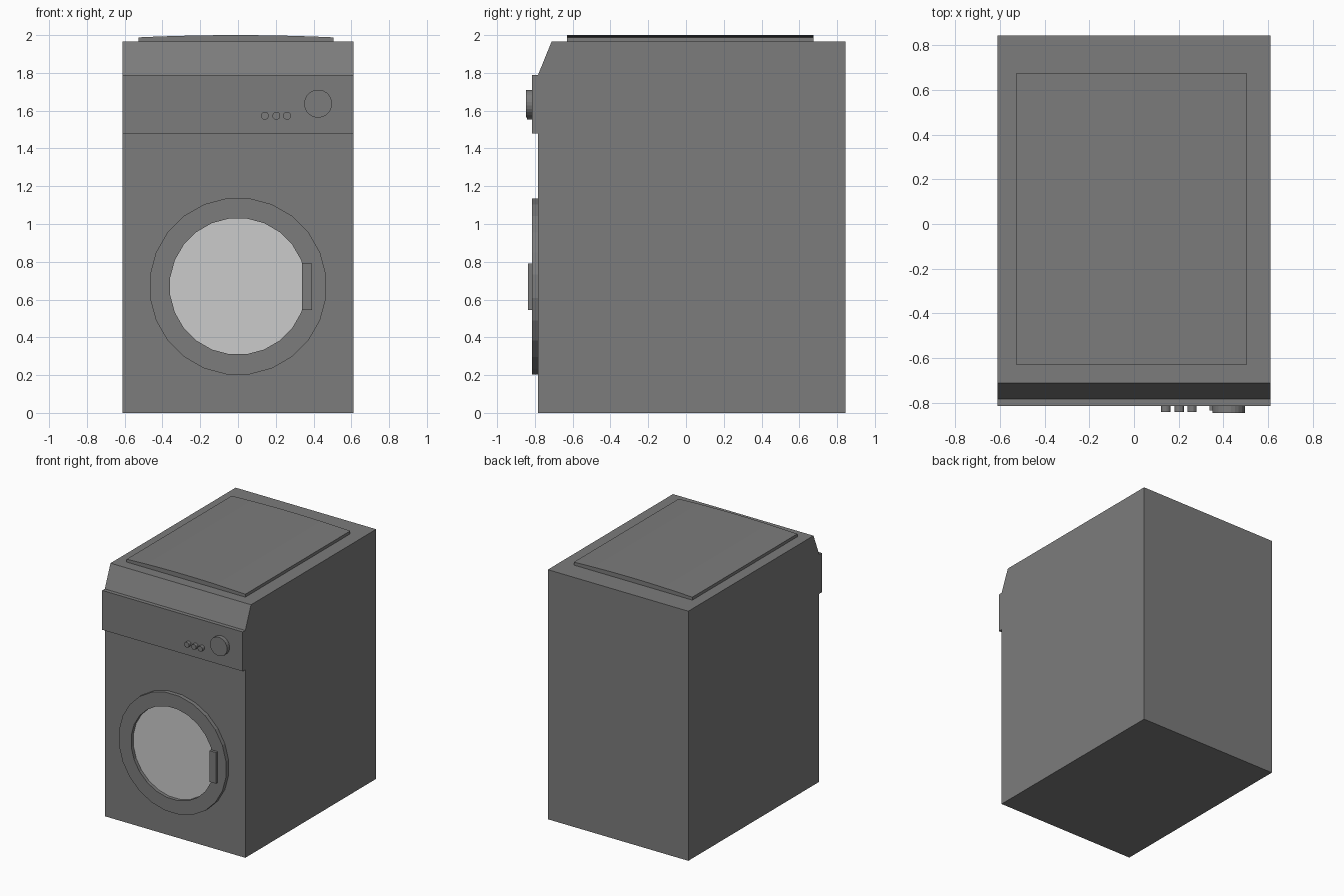
import bpy, bmesh, math
from mathutils import Vector

if "Cube" in bpy.data.objects:
    bpy.data.objects.remove(bpy.data.objects["Cube"])


def material(name, value):
    m = bpy.data.materials.new(name)
    m.diffuse_color = (value, value, value, 1)
    m.use_nodes = True
    m.node_tree.nodes["Principled BSDF"].inputs["Base Color"].default_value = m.diffuse_color
    return m


dark = material("dark_grey", 0.2)
light = material("light_glass", 0.6)


def prism(name, profile, direction, mat=dark):
    """Extrude a closed planar profile of 3D points along a direction."""
    bm = bmesh.new()
    face = bm.faces.new([bm.verts.new(p) for p in profile])
    new = bmesh.ops.extrude_face_region(bm, geom=[face])["geom"]
    bmesh.ops.translate(bm, vec=Vector(direction),
                        verts=[g for g in new if isinstance(g, bmesh.types.BMVert)])
    return finish(name, bm, mat)


def finish(name, bm, mat):
    bmesh.ops.recalc_face_normals(bm, faces=bm.faces)
    mesh = bpy.data.meshes.new(name)
    bm.to_mesh(mesh)
    bm.free()
    mesh.materials.append(mat)
    ob = bpy.data.objects.new(name, mesh)
    bpy.context.collection.objects.link(ob)
    return ob


def box(name, x0, x1, y0, y1, z0, z1):
    return prism(name, [(x0, y0, z0), (x1, y0, z0), (x1, y0, z1), (x0, y0, z1)],
                 (0, y1 - y0, 0))


def circle(x, y, z, r, n):
    """Points of an upright n-sided circle facing the front, with a flat top."""
    return [(x + r * math.sin(2 * math.pi * (i + 0.5) / n), y,
             z + r * math.cos(2 * math.pi * (i + 0.5) / n)) for i in range(n)]


def disc(name, x, z, r, y0, y1, n=24, mat=dark):
    return prism(name, circle(x, y0, z, r, n), (0, y1 - y0, 0), mat)


# Cabinet with a sloped upper front edge
side = [(-0.783, 0), (0.845, 0), (0.845, 1.965), (-0.712, 1.965), (-0.783, 1.79)]
prism("cabinet", [(-0.612, y, z) for y, z in side], (1.224, 0, 0))

# Control panel, dial and buttons
box("control_panel", -0.612, 0.612, -0.815, -0.78, 1.48, 1.79)
disc("dial", 0.424, 1.637, 0.074, -0.847, -0.81)
for i, x in enumerate((0.142, 0.203, 0.26)):
    disc(f"button_{i + 1}", x, 1.573, 0.021, -0.843, -0.81, 16)

# Gently crowned lid on top
x0, x1, steps = -0.528, 0.505, 12
arch = [(x0, -0.63, 1.96), (x1, -0.63, 1.96)]
for i in range(steps + 1):
    t = i / steps
    arch.append((x1 + (x0 - x1) * t, -0.63, 1.988 + 0.012 * (1 - (2 * t - 1) ** 2)))
prism("lid", arch, (0, 1.305, 0))

# Door ring
n = 24
bm = bmesh.new()
loops = [[bm.verts.new(p) for p in circle(0, y, 0.67, r, n)]
         for r, y in ((0.47, -0.78), (0.47, -0.815), (0.362, -0.815), (0.362, -0.78))]
for a, b in zip(loops, loops[1:] + loops[:1]):
    for i in range(n):
        j = (i + 1) % n
        bm.faces.new((a[i], a[j], b[j], b[i]))
finish("door_ring", bm, dark)

# Door glass and handle
disc("door_glass", 0, 0.67, 0.362, -0.788, -0.78, n, light)
box("door_handle", 0.338, 0.392, -0.836, -0.785, 0.545, 0.79)
